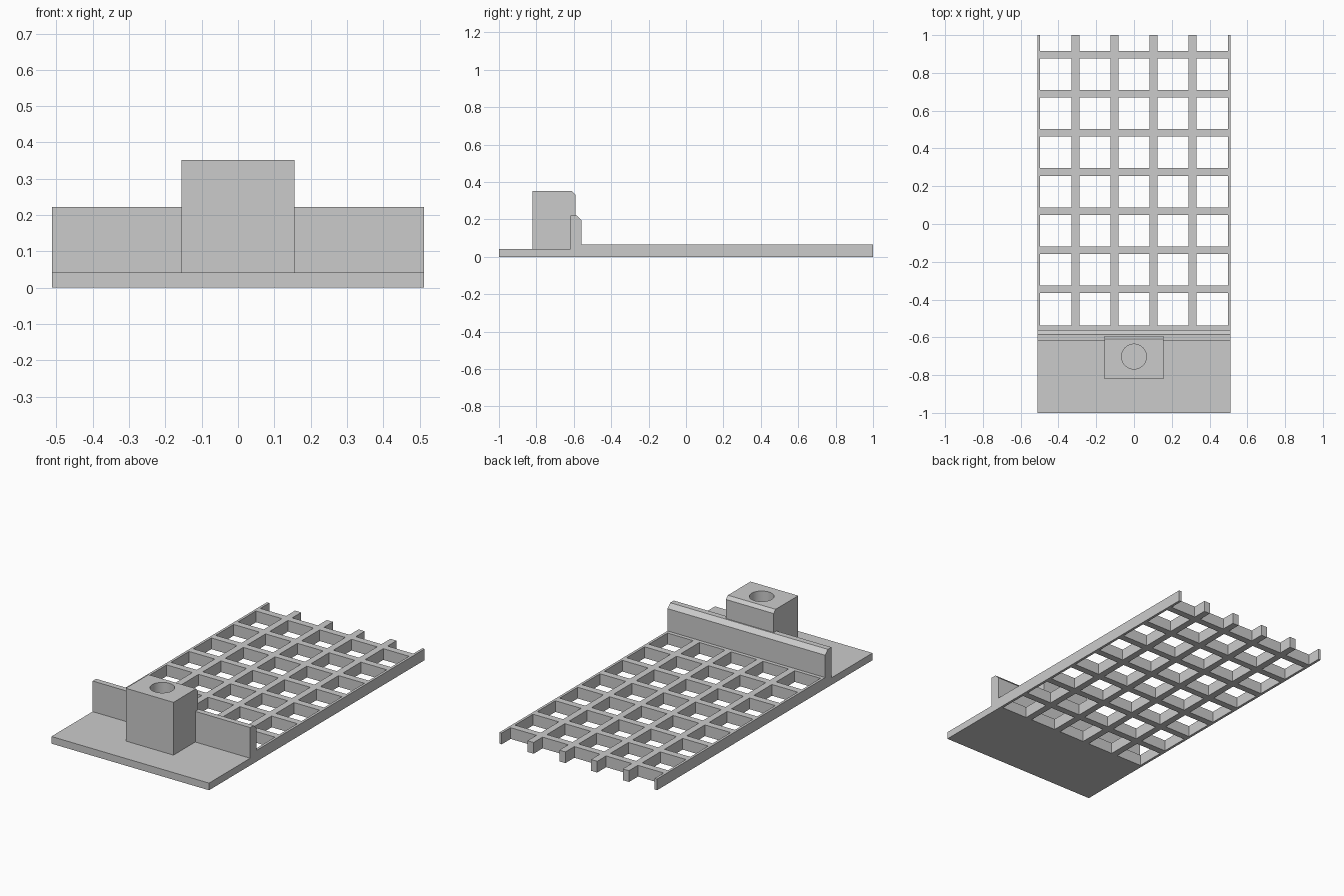
import bpy
import bmesh

cube = bpy.data.objects.get("Cube")
if cube:
    bpy.data.objects.remove(cube, do_unlink=True)

grey = bpy.data.materials.new("light grey")
grey.use_nodes = True
colour = (0.6, 0.6, 0.6, 1)
grey.diffuse_color = colour
grey.node_tree.nodes["Principled BSDF"].inputs["Base Color"].default_value = colour

HALF = 0.512        # half width of the whole tray
PLATE = 0.042       # base plate thickness
DECK = 0.066        # lattice height
JOIN = -0.538       # where the lattice meets the plate


def finish(name, bm):
    bmesh.ops.recalc_face_normals(bm, faces=bm.faces)
    mesh = bpy.data.meshes.new(name)
    bm.to_mesh(mesh)
    bm.free()
    mesh.materials.append(grey)
    obj = bpy.data.objects.new(name, mesh)
    bpy.context.collection.objects.link(obj)
    return obj


def extrude(bm, faces, vector):
    result = bmesh.ops.extrude_face_region(bm, geom=faces)
    verts = [v for v in result["geom"] if isinstance(v, bmesh.types.BMVert)]
    bmesh.ops.translate(bm, verts=verts, vec=vector)


def side_profile(name, points, half_width):
    """Extrude a (y, z) outline across x."""
    bm = bmesh.new()
    face = bm.faces.new([bm.verts.new((-half_width, y, z)) for y, z in points])
    extrude(bm, [face], (2 * half_width, 0, 0))
    return finish(name, bm)


# Base plate with the upright, chamfered wall
side_profile("base_and_wall", [
    (-1, 0), (JOIN, 0), (JOIN, DECK), (-0.56, DECK), (-0.56, 0.197),
    (-0.585, 0.222), (-0.618, 0.222), (-0.618, PLATE), (-1, PLATE)], HALF)

# Mounting block with a chamfered back edge
block = side_profile("mounting_block", [
    (-0.82, PLATE), (-0.82, 0.352), (-0.61, 0.352),
    (-0.592, 0.334), (-0.592, PLATE)], 0.155)

# Round socket in the block
bm = bmesh.new()
bmesh.ops.create_cone(bm, cap_ends=True, segments=48, radius1=0.066,
                      radius2=0.066, depth=0.4)
bmesh.ops.translate(bm, verts=bm.verts, vec=(0, -0.702, 0.25))
cutter = finish("socket_cutter", bm)
cutter.hide_render = True
cutter.hide_viewport = True
cutter.display_type = 'WIRE'
socket = block.modifiers.new("socket", 'BOOLEAN')
socket.operation = 'DIFFERENCE'
socket.solver = 'EXACT'
socket.object = cutter

# Open lattice: bars and rails are the solid cells of an uneven grid
pitch, bar = 0.2065, 0.04
xs = [-HALF, -HALF + 0.015]
for i in range(4):
    centre = (i - 1.5) * pitch
    xs += [centre - bar / 2, centre + bar / 2]
xs += [HALF - 0.015, HALF]
ys = [JOIN]
for k in range(6, -1, -1):
    centre = 0.897 - k * 0.2072
    ys += [centre - bar / 2, centre + bar / 2]
ys.append(1)

bm = bmesh.new()
grid = [[bm.verts.new((x, y, 0)) for y in ys] for x in xs]
for i in range(len(xs) - 1):
    for j in range(len(ys) - 1):
        if i % 2 == 0 or j % 2 == 1:
            bm.faces.new((grid[i][j], grid[i + 1][j],
                          grid[i + 1][j + 1], grid[i][j + 1]))
extrude(bm, bm.faces[:], (0, 0, DECK))
finish("lattice", bm)

# Keep the socket wall smooth and every other edge crisp
bpy.ops.object.select_all(action='DESELECT')
block.select_set(True)
bpy.context.view_layer.objects.active = block
bpy.ops.object.modifier_apply(modifier=socket.name)
bpy.data.objects.remove(cutter, do_unlink=True)
bpy.ops.object.shade_smooth_by_angle(angle=0.5)
